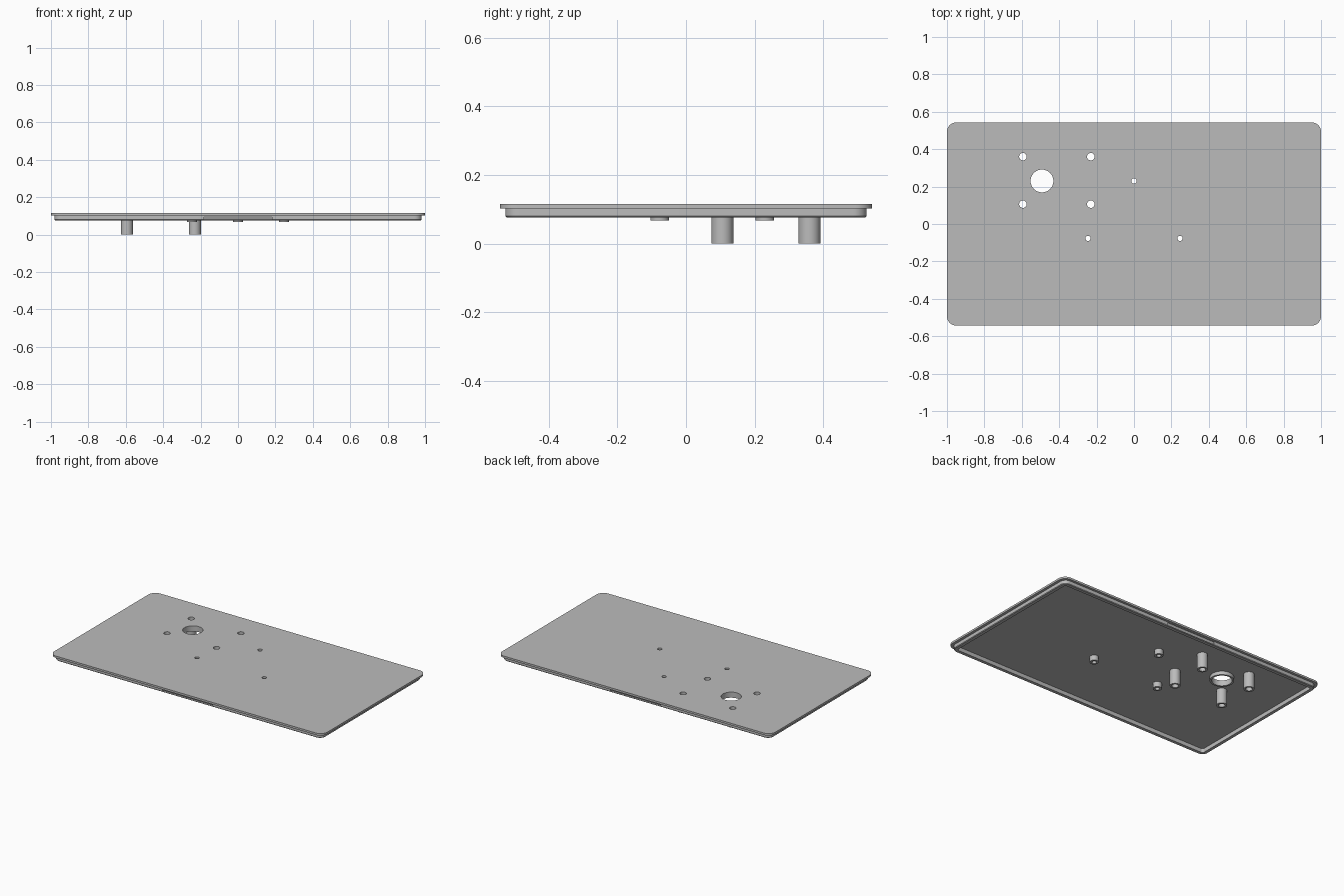
import bpy, bmesh, math

if "Cube" in bpy.data.objects:
    bpy.data.objects.remove(bpy.data.objects["Cube"], do_unlink=True)

grey = bpy.data.materials.new("plain_grey")
grey.use_nodes = True
colour = (0.5, 0.5, 0.5, 1)
grey.diffuse_color = colour
grey.node_tree.nodes["Principled BSDF"].inputs["Base Color"].default_value = colour


def make_object(name, bm):
    bmesh.ops.recalc_face_normals(bm, faces=bm.faces)
    mesh = bpy.data.meshes.new(name)
    bm.to_mesh(mesh)
    bm.free()
    mesh.materials.append(grey)
    obj = bpy.data.objects.new(name, mesh)
    bpy.context.collection.objects.link(obj)
    return obj


def circle(r, x=0, y=0, n=32):
    return [(x + r * math.cos(2 * math.pi * i / n),
             y + r * math.sin(2 * math.pi * i / n)) for i in range(n)]


def rounded_rect(hx, hy, r, steps=8):
    pts = []
    for k, (sx, sy) in enumerate([(1, 1), (-1, 1), (-1, -1), (1, -1)]):
        for i in range(steps + 1):
            a = math.pi / 2 * (k + i / steps)
            pts.append((sx * (hx - r) + r * math.cos(a),
                        sy * (hy - r) + r * math.sin(a)))
    return pts


def loft(name, rings, closed):
    """Join stacked outlines; closed gives a tube, otherwise the ends are capped."""
    bm = bmesh.new()
    loops = [[bm.verts.new((x, y, z)) for x, y in pts] for pts, z in rings]
    pairs = list(zip(loops, loops[1:]))
    if closed:
        pairs.append((loops[-1], loops[0]))
    else:
        bm.faces.new(loops[0])
        bm.faces.new(loops[-1])
    for a, b in pairs:
        for i in range(len(a)):
            j = (i + 1) % len(a)
            bm.faces.new((a[i], a[j], b[j], b[i]))
    return make_object(name, bm)


def tube(name, outer, inner, z0, z1):
    return loft(name, [(outer, z0), (outer, z1), (inner, z1), (inner, z0)], True)


def cut(obj, cutter):
    mod = obj.modifiers.new("cut", "BOOLEAN")
    mod.operation = "DIFFERENCE"
    mod.solver = "EXACT"
    mod.object = cutter
    bpy.context.view_layer.objects.active = obj
    bpy.ops.object.modifier_apply(modifier=mod.name)
    bpy.data.objects.remove(cutter, do_unlink=True)


TOP, UNDER, LIP = 0.115, 0.102, 0.076
parts = []

# Cover plate
plate = loft("cover_plate", [(rounded_rect(1, 0.543, 0.05), UNDER),
                             (rounded_rect(1, 0.543, 0.05), TOP)], False)
parts.append(plate)

# Lip under the plate, with a slightly eased lower edge
lip = loft("lip", [(rounded_rect(0.978, 0.523, 0.036), LIP),
                   (rounded_rect(0.982, 0.527, 0.04), LIP + 0.004),
                   (rounded_rect(0.982, 0.527, 0.04), UNDER),
                   (rounded_rect(0.957, 0.502, 0.015), UNDER),
                   (rounded_rect(0.957, 0.502, 0.015), LIP)], True)
parts.append(lip)

# Catch grooves in the front and back of the lip
for side in (-1, 1):
    bm = bmesh.new()
    profile = [(0.54, 0.081), (0.514, 0.081), (0.522, 0.101), (0.54, 0.101)]
    ends = [[bm.verts.new((x, side * y, z)) for y, z in profile]
            for x in (-0.183, 0.183)]
    for e in ends:
        bm.faces.new(e)
    for i in range(4):
        j = (i + 1) % 4
        bm.faces.new((ends[0][i], ends[0][j], ends[1][j], ends[1][i]))
    cut(lip, make_object("groove_cutter", bm))

# Hollow posts, bosses and the large collar: name, x, y, outer, inner, bottom
fittings = [("post", x, y, 0.032, 0.02, 0)
            for x in (-0.594, -0.231) for y in (0.106, 0.36)]
fittings += [("boss", x, y, 0.027, 0.014, 0.067)
             for x, y in ((0, 0.23), (-0.246, -0.077), (0.246, -0.077))]
fittings.append(("collar", -0.492, 0.23, 0.073, 0.061, 0.078))
for name, x, y, outer, inner, bottom in fittings:
    parts.append(tube(name, circle(outer, x, y), circle(inner, x, y), bottom, UNDER))
    hole = circle(inner, x, y)
    cut(plate, loft("hole_cutter", [(hole, UNDER - 0.05), (hole, TOP + 0.05)], False))

# Smooth the round walls, keep the edges sharp
bpy.ops.object.select_all(action="DESELECT")
for obj in parts:
    obj.select_set(True)
bpy.context.view_layer.objects.active = plate
bpy.ops.object.shade_smooth_by_angle(angle=math.radians(30))
